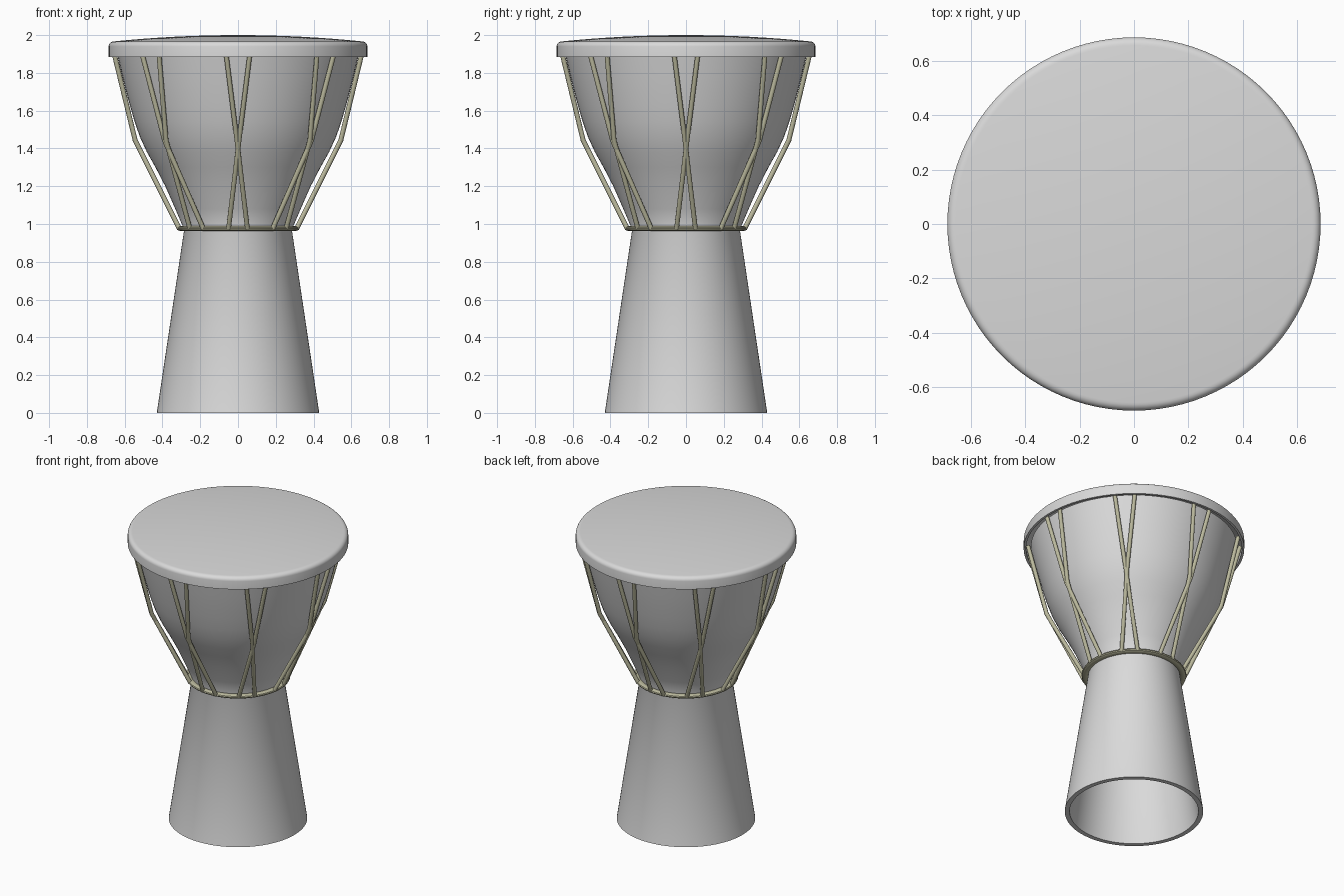
import bpy, bmesh, math
from mathutils import Matrix, Vector

cube = bpy.data.objects.get("Cube")
if cube:
    bpy.data.objects.remove(cube, do_unlink=True)


def material(name, color):
    m = bpy.data.materials.new(name)
    m.use_nodes = True
    m.diffuse_color = (*color, 1)
    m.node_tree.nodes["Principled BSDF"].inputs["Base Color"].default_value = (*color, 1)
    return m


GREY = material("pale grey", (0.7, 0.7, 0.7))
CORD = material("khaki cord", (0.5, 0.49, 0.34))


def finish(name, bm, mat, angle=35):
    bmesh.ops.remove_doubles(bm, verts=bm.verts, dist=1e-5)
    bmesh.ops.recalc_face_normals(bm, faces=bm.faces)
    mesh = bpy.data.meshes.new(name)
    bm.to_mesh(mesh)
    bm.free()
    mesh.materials.append(mat)
    obj = bpy.data.objects.new(name, mesh)
    bpy.context.collection.objects.link(obj)
    bpy.ops.object.select_all(action='DESELECT')
    obj.select_set(True)
    bpy.context.view_layer.objects.active = obj
    bpy.ops.object.shade_smooth_by_angle(angle=math.radians(angle))
    return obj


def lathe(name, profile, mat, closed=False, steps=96):
    """Spin (radius, height) points around the vertical axis."""
    bm = bmesh.new()
    vs = [bm.verts.new((r, 0, z)) for r, z in profile]
    pairs = list(zip(vs, vs[1:])) + ([(vs[-1], vs[0])] if closed else [])
    edges = [bm.edges.new(p) for p in pairs]
    bmesh.ops.spin(bm, geom=vs + edges, cent=(0, 0, 0), axis=(0, 0, 1),
                   angle=2 * math.pi, steps=steps)
    return finish(name, bm, mat)


# Hollow body: flared foot, narrow neck and rounded bowl
WALL = 0.03
outer = [(0.43, 0), (0.285, 0.97), (0.332, 1.08), (0.385, 1.2), (0.437, 1.3),
         (0.482, 1.38), (0.519, 1.46), (0.547, 1.54), (0.573, 1.63),
         (0.597, 1.72), (0.617, 1.8), (0.64, 1.9)]
inner = [(r - WALL, z) for r, z in reversed(outer)]
lathe("drum_body", outer + inner, GREY, closed=True)

# Drum skin: a thin, slightly domed cap with a rounded, overhanging rim
skin = [(0, 1.975), (0.64, 1.945), (0.67, 1.925), (0.67, 1.885), (0.685, 1.885)]
for i in range(7):
    a = math.radians(15 * i)
    skin.append((0.655 + 0.03 * math.cos(a), 1.94 + 0.027 * math.sin(a)))
for i in range(7, -1, -1):
    t = i / 8
    skin.append((0.655 * t, 1.967 + 0.033 * (1 - t * t)))
lathe("drum_skin", skin, GREY)

# Ring that holds the cords at the neck
lathe("neck_ring", [(0.303 + 0.022 * math.cos(a), 0.976 + 0.013 * math.sin(a))
                    for a in (math.pi * k / 6 for k in range(12))], CORD, closed=True)


# Crossed tension cords: two bent, round cords at every crossing
def add_tube(bm, path, radius, sides=10):
    rings = []
    for i, p in enumerate(path):
        d = (path[min(i + 1, len(path) - 1)] - path[max(i - 1, 0)]).normalized()
        u = d.cross(Vector((0, 1, 0))).normalized()
        v = d.cross(u)
        rings.append([bm.verts.new(p + radius * (u * math.cos(a) + v * math.sin(a)))
                      for a in (2 * math.pi * k / sides for k in range(sides))])
    for low, high in zip(rings, rings[1:]):
        for k in range(sides):
            j = (k + 1) % sides
            bm.faces.new((low[k], low[j], high[j], high[k]))
    bm.faces.new(rings[0])
    bm.faces.new(rings[-1])


for n in range(8):
    turn = Matrix.Rotation(math.pi / 4 * n, 3, 'Z')
    for side, label in ((1, "a"), (-1, "b")):
        bm = bmesh.new()
        path = [Vector((0.31, side * 0.05, 0.975)), Vector((0.545, side * -0.006, 1.445)),
                Vector((0.655, side * -0.063, 1.9))]
        add_tube(bm, path, 0.013)
        bmesh.ops.rotate(bm, verts=bm.verts, cent=(0, 0, 0), matrix=turn)
        finish(f"tension_cord_{n + 1}_{label}", bm, CORD, 50)
